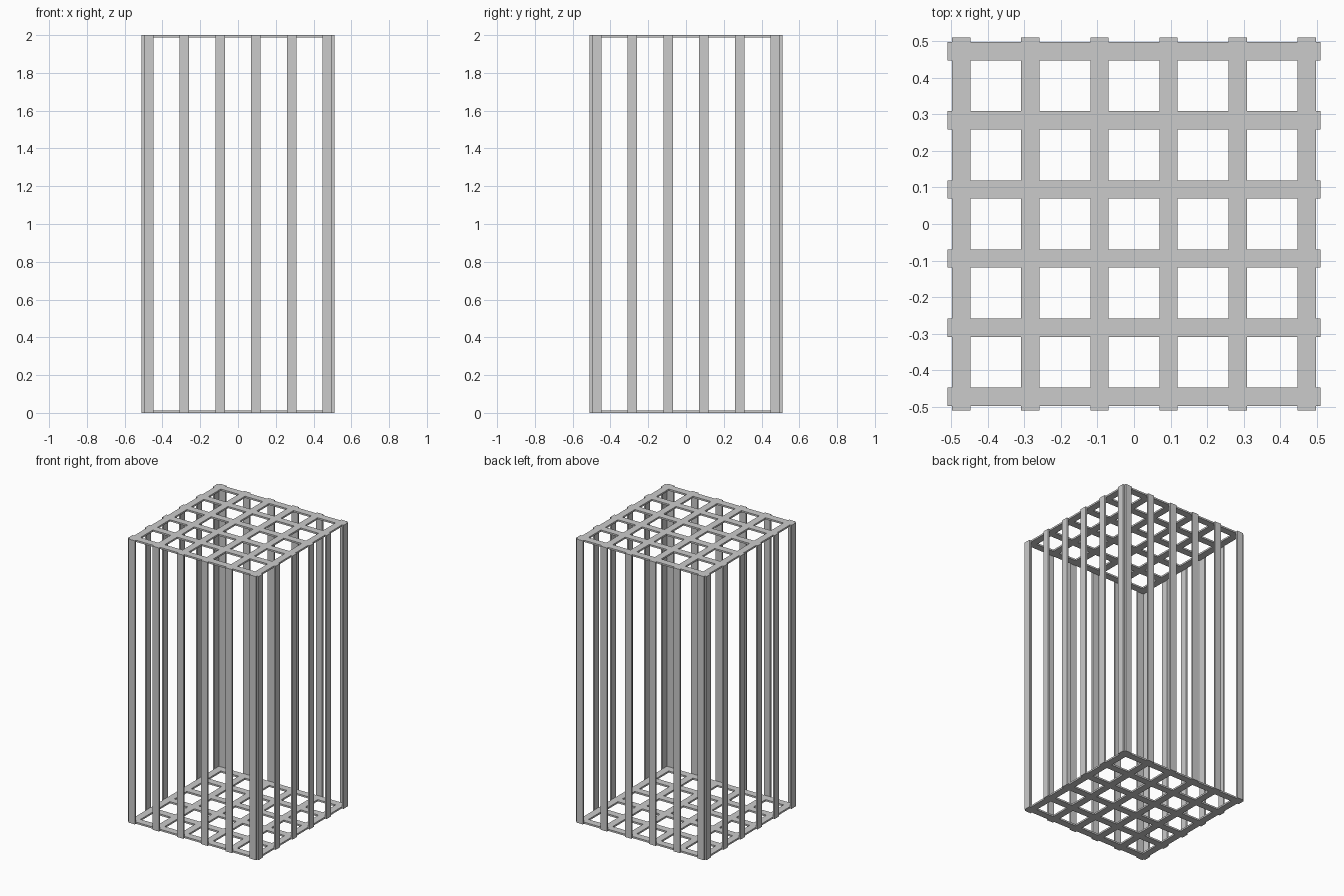
import bpy
import bmesh
from mathutils import Matrix, Vector

if "Cube" in bpy.data.objects:
    bpy.data.objects.remove(bpy.data.objects["Cube"])

HEIGHT = 2.0
HALF = 0.51        # outer half width of the cage
BAR = 0.05         # width of a flat bar
THICK = 0.012      # thickness of a flat bar
INNER = HALF - THICK
OFFSETS = [0.189 * (i - 2.5) for i in range(6)]


def build(name, boxes):
    """One object made of axis-aligned boxes given as (centre, size)."""
    bm = bmesh.new()
    for centre, size in boxes:
        m = Matrix.Translation(Vector(centre)) @ Matrix.Diagonal((*size, 1.0))
        bmesh.ops.create_cube(bm, size=1.0, matrix=m)
    mesh = bpy.data.meshes.new(name)
    bm.to_mesh(mesh)
    bm.free()
    obj = bpy.data.objects.new(name, mesh)
    bpy.context.collection.objects.link(obj)
    return obj


# Floor and roof lattices of crossing flat bars
for name, z in (("floor_lattice", THICK / 2), ("roof_lattice", HEIGHT - THICK / 2)):
    boxes = []
    for o in OFFSETS:
        boxes.append(((0, o, z), (2 * INNER, BAR, THICK)))
        boxes.append(((o, 0, z), (BAR, 2 * INNER, THICK)))
    build(name, boxes)

# Upright flat bars on the four walls
wall = HALF - THICK / 2
for name, s in (("front_bars", -1), ("back_bars", 1)):
    build(name, [((o, s * wall, HEIGHT / 2), (BAR, THICK, HEIGHT)) for o in OFFSETS])
for name, s in (("left_bars", -1), ("right_bars", 1)):
    build(name, [((s * wall, o, HEIGHT / 2), (THICK, BAR, HEIGHT)) for o in OFFSETS])
